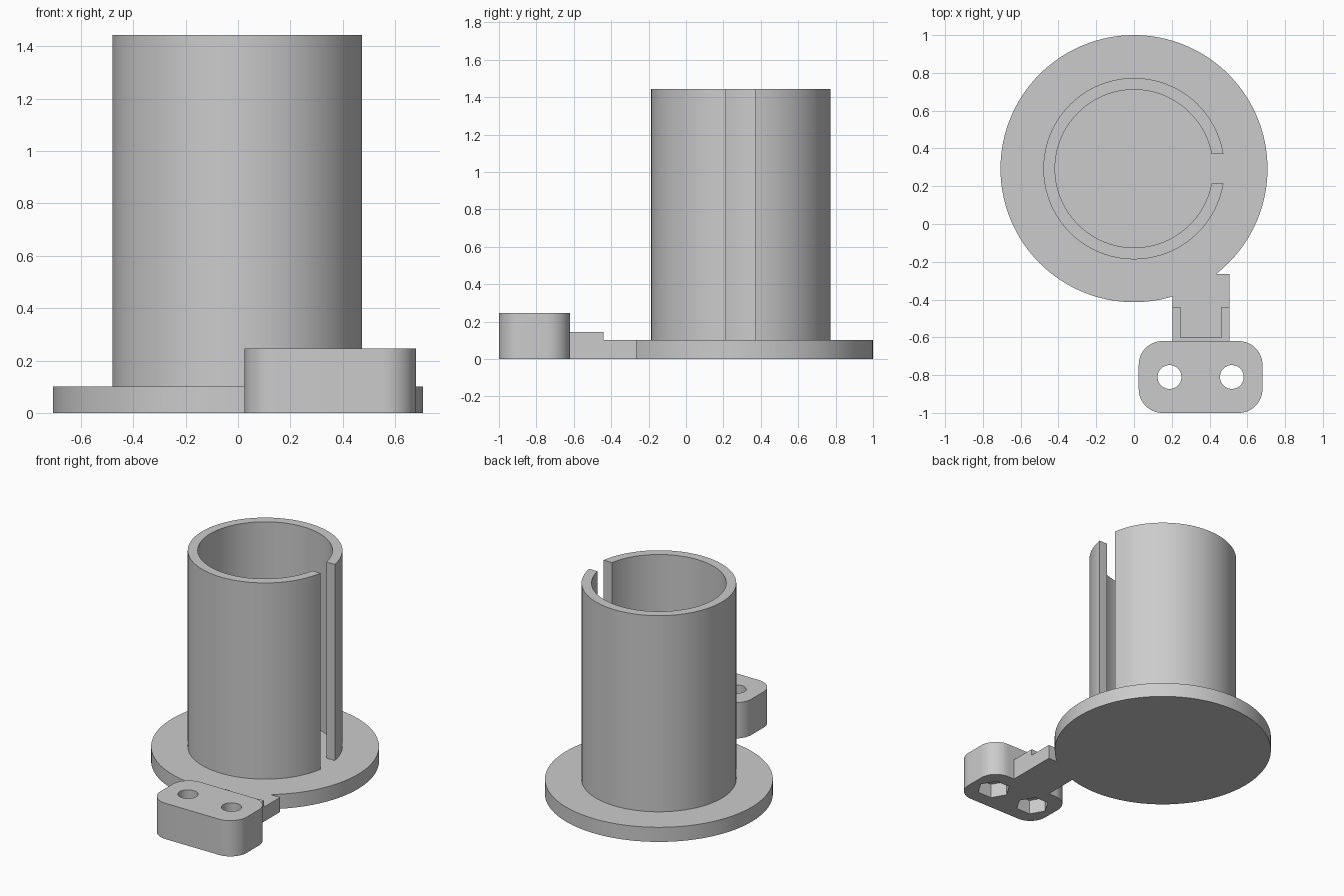
import bpy
import bmesh
from math import asin, cos, sin, pi, radians

if "Cube" in bpy.data.objects:
    bpy.data.objects.remove(bpy.data.objects["Cube"], do_unlink=True)

grey = bpy.data.materials.new("light grey plastic")
grey.use_nodes = True
COLOUR = (0.6, 0.6, 0.6, 1)
grey.diffuse_color = COLOUR
grey.node_tree.nodes["Principled BSDF"].inputs["Base Color"].default_value = COLOUR


def arc(cx, cy, r, start, end, steps):
    return [(cx + r * cos(start + (end - start) * i / steps),
             cy + r * sin(start + (end - start) * i / steps)) for i in range(steps + 1)]


def circle(cx, cy, r, sides):
    return arc(cx, cy, r, 0, 2 * pi, sides)[:-1]


def prism(name, outline, z0, z1):
    """Extrude a flat outline from z0 up to z1."""
    bm = bmesh.new()
    face = bm.faces.new([bm.verts.new((x, y, z0)) for x, y in outline])
    top = bmesh.ops.extrude_face_region(bm, geom=[face], use_keep_orig=True)["geom"]
    bmesh.ops.translate(bm, vec=(0, 0, z1 - z0),
                        verts=[g for g in top if isinstance(g, bmesh.types.BMVert)])
    bmesh.ops.recalc_face_normals(bm, faces=bm.faces)
    mesh = bpy.data.meshes.new(name)
    bm.to_mesh(mesh)
    bm.free()
    mesh.materials.append(grey)
    obj = bpy.data.objects.new(name, mesh)
    bpy.context.collection.objects.link(obj)
    return obj


def activate(obj):
    bpy.ops.object.select_all(action='DESELECT')
    obj.select_set(True)
    bpy.context.view_layer.objects.active = obj


def combine(target, other, operation):
    """Apply a boolean and remove the second body."""
    activate(target)
    mod = target.modifiers.new("combine", 'BOOLEAN')
    mod.operation = operation
    mod.solver = 'EXACT'
    mod.object = other
    bpy.ops.object.modifier_apply(modifier=mod.name)
    bpy.data.objects.remove(other, do_unlink=True)


# Round flange
CY = 0.293
base = prism("flange_and_bracket", circle(0, CY, 0.707, 128), 0, 0.1)

# Arm and the U-shaped raised rim on it
arm = prism("arm", [(0.205, -0.65), (0.505, -0.65), (0.505, -0.265), (0.205, -0.265)], 0, 0.1)
rim = prism("arm_rim", [(0.205, -0.65), (0.505, -0.65), (0.505, -0.44), (0.462, -0.44),
                        (0.462, -0.6), (0.246, -0.6), (0.246, -0.44), (0.205, -0.44)],
            0.05, 0.145)

# Rounded screw block
R = 0.125
x0, x1, y0, y1 = 0.025, 0.68, -1.0, -0.62
corners = [(x1 - R, y1 - R), (x0 + R, y1 - R), (x0 + R, y0 + R), (x1 - R, y0 + R)]
outline = []
for i, (cx, cy) in enumerate(corners):
    outline += arc(cx, cy, R, i * pi / 2, (i + 1) * pi / 2, 12)
block = prism("screw_block", outline, 0, 0.245)

for part in (arm, rim, block):
    combine(base, part, 'UNION')

# Screw holes with hexagonal nut pockets underneath
for x in (0.188, 0.518):
    combine(base, prism("hole_cutter", circle(x, -0.81, 0.063, 40), -0.1, 0.4), 'DIFFERENCE')
    combine(base, prism("nut_cutter", circle(x, -0.81, 0.108, 6), -0.1, 0.1), 'DIFFERENCE')

# Tall tube, slotted along its left side
OUTER, INNER, HALF_SLOT = 0.48, 0.418, 0.078
a, b = asin(HALF_SLOT / OUTER), asin(HALF_SLOT / INNER)
tube = prism("slotted_tube",
             arc(0, CY, OUTER, a, 2 * pi - a, 96) + arc(0, CY, INNER, 2 * pi - b, b, 96),
             0.1, 1.443)

for obj in (base, tube):
    activate(obj)
    bpy.ops.object.shade_smooth_by_angle(angle=radians(30))
